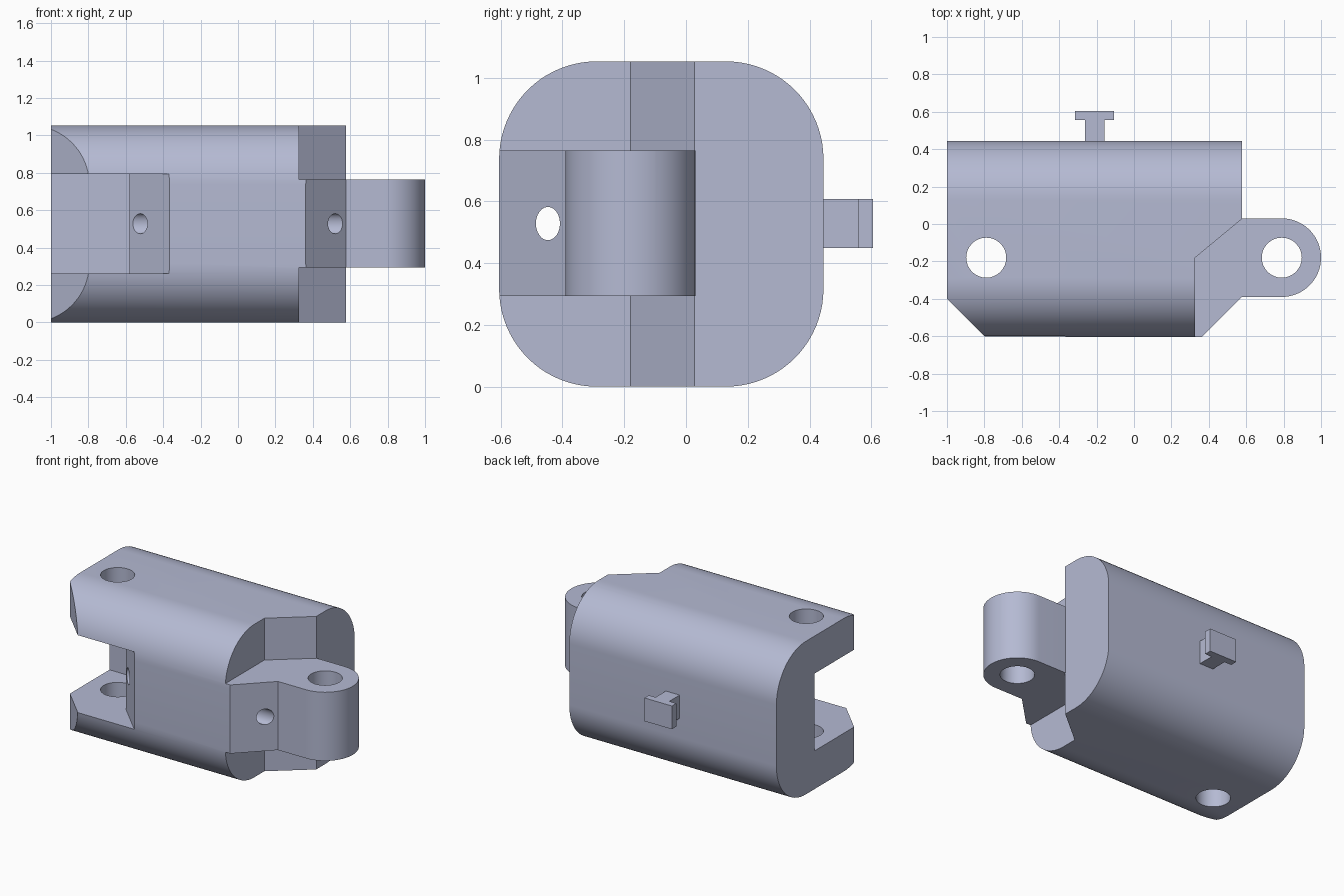
import bpy, bmesh, math
from mathutils import Matrix

if "Cube" in bpy.data.objects:
    bpy.data.objects.remove(bpy.data.objects["Cube"])

MAT = bpy.data.materials.new("blue_grey")
MAT.diffuse_color = (0.46, 0.49, 0.65, 1)
MAT.use_nodes = True
MAT.node_tree.nodes["Principled BSDF"].inputs["Base Color"].default_value = MAT.diffuse_color


def prism(name, pts, lo, hi, axis="z"):
    """Extrude a 2D profile: (x, y) along z, or (y, z) along x."""
    bm = bmesh.new()
    put = (lambda a, b, t: (a, b, t)) if axis == "z" else (lambda a, b, t: (t, a, b))
    face = bm.faces.new([bm.verts.new(put(a, b, lo)) for a, b in pts])
    step = put(0, 0, hi - lo)
    out = bmesh.ops.extrude_face_region(bm, geom=[face])
    bmesh.ops.translate(bm, vec=step, verts=[v for v in out["geom"] if isinstance(v, bmesh.types.BMVert)])
    bmesh.ops.recalc_face_normals(bm, faces=bm.faces)
    me = bpy.data.meshes.new(name)
    bm.to_mesh(me)
    bm.free()
    me.materials.append(MAT)
    ob = bpy.data.objects.new(name, me)
    bpy.context.collection.objects.link(ob)
    return ob


def arc(cx, cy, rx, ry, a0, a1, n):
    angles = [math.radians(a0 + (a1 - a0) * i / n) for i in range(n + 1)]
    return [(cx + rx * math.cos(a), cy + ry * math.sin(a)) for a in angles]


def combine(target, tool, op="DIFFERENCE"):
    """Apply a boolean and throw the tool away."""
    mod = target.modifiers.new("bool", "BOOLEAN")
    mod.operation, mod.solver, mod.object = op, "EXACT", tool
    bpy.context.view_layer.objects.active = target
    bpy.ops.object.modifier_apply(modifier=mod.name)
    bpy.data.objects.remove(tool)


# Main dimensions
Y0, Y1, H, R = -0.605, 0.445, 1.053, 0.316
PIN_Y, PIN_R, PIN_X = -0.18, 0.107, 0.79
TZ0, TZ1 = 0.293, 0.765

# Body: rounded square bar running along x
corners = [(Y1 - R, H - R, 0), (Y0 + R, H - R, 90), (Y0 + R, R, 180), (Y1 - R, R, 270)]
profile = [p for cy, cz, a in corners for p in arc(cy, cz, R, R, a, a + 90, 20)]
body = prism("link_body", profile, -1, 0.577, "x")

# Hinge tongue with a round end
tongue = [(0.5, 0.03), (0.5, -0.39)] + arc(PIN_X, PIN_Y, 0.21, 0.21, -90, 90, 32)
combine(body, prism("tongue", tongue, TZ0, TZ1), "UNION")

# Notches above and below the tongue
notch = [(0.577, 0.027), (0.327, PIN_Y), (0.327, -1), (1.2, -1), (1.2, 0.2), (0.577, 0.2)]
for lo, hi in ((-0.2, TZ0), (TZ1, 1.3)):
    combine(body, prism("notch", notch, lo, hi))

# Chamfer from the front face to the tongue
combine(body, prism("chamfer", [(0.267, -0.7), (0.577, -0.39), (0.75, -0.39), (0.75, -0.7)], 0.1, 0.95))

# Chamfer on the front left corner
combine(body, prism("corner", [(-1.1, -0.3), (-1.1, -0.8), (-0.6, -0.8)], -0.1, 1.2))

# Fork slot that receives the next tongue
slot = [(-1.1, 0.03), (-1.1, -0.7), (-0.27, -0.7), (-0.58, -0.39), (-0.58, 0.03)]
combine(body, prism("slot", slot, 0.263, 0.795))

# Pin holes through the fork and the tongue
for s in (-1, 1):
    combine(body, prism("pin_hole", arc(s * PIN_X, PIN_Y, PIN_R, PIN_R, 0, 348.75, 31), -0.2, 1.3))

# Cord tunnel between the two chamfers
combine(body, prism("tunnel", arc(-0.447, 0.528, 0.039, 0.054, 0, 345, 23), -0.7, 0.7, "x"))

# T-shaped peg on the back
peg = prism("back_peg", [(-0.263, 0.44), (-0.158, 0.44), (-0.158, 0.557), (-0.107, 0.557),
                         (-0.107, 0.605), (-0.316, 0.605), (-0.316, 0.557), (-0.263, 0.557)], 0.448, 0.608)

# Smooth curved surfaces, keep the machined edges crisp
bpy.ops.object.select_all(action="DESELECT")
body.select_set(True)
bpy.context.view_layer.objects.active = body
bpy.ops.object.shade_smooth_by_angle(angle=math.radians(30))
